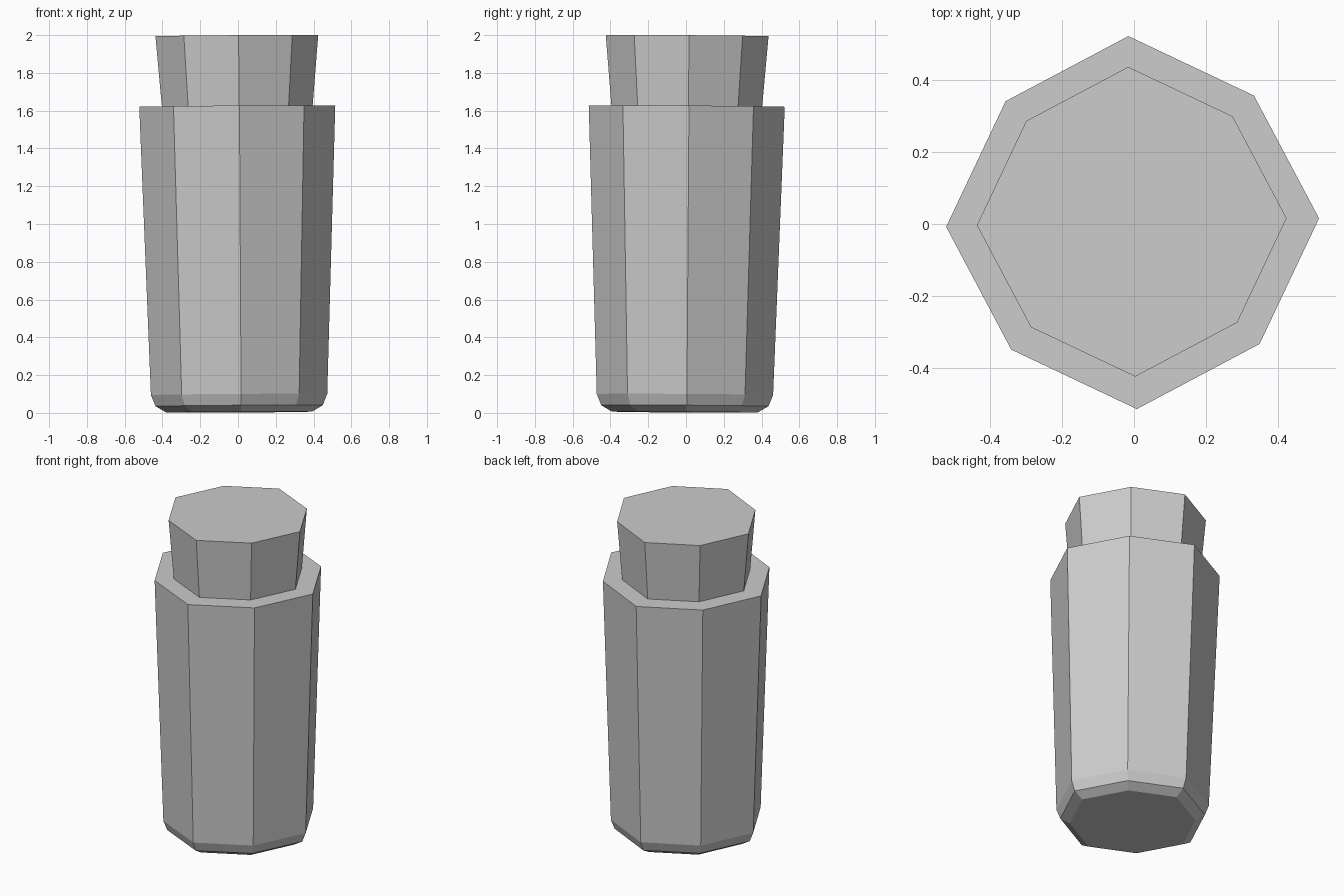
import bpy
import bmesh
from math import sin, cos, pi, radians
from mathutils import Matrix

if "Cube" in bpy.data.objects:
    bpy.data.objects.remove(bpy.data.objects["Cube"])

SIDES = 8
# slight hand-placed lean and twist of the whole bottle, about its middle
POSE = (Matrix.Translation((0, 0, 1.0))
        @ Matrix.Rotation(radians(-0.36), 4, 'Y')
        @ Matrix.Rotation(radians(-0.36), 4, 'X')
        @ Matrix.Rotation(radians(1.3), 4, 'Z')
        @ Matrix.Translation((0, 0, -1.0)))


def octagonal_loft(name, profile):
    """Closed solid through (radius, z) rings; diagonal corners sit slightly in."""
    bm = bmesh.new()
    rings = []
    for radius, z in profile:
        ring = []
        for i in range(SIDES):
            a = 2 * pi * i / SIDES
            r = radius * (0.942 if i % 2 else 1.0)
            ring.append(bm.verts.new((r * cos(a), r * sin(a), z)))
        rings.append(ring)
    for low, high in zip(rings, rings[1:]):
        for i in range(SIDES):
            j = (i + 1) % SIDES
            bm.faces.new((low[i], low[j], high[j], high[i]))
    bm.faces.new(rings[0][::-1])
    bm.faces.new(rings[-1])
    bm.transform(POSE)
    mesh = bpy.data.meshes.new(name)
    bm.to_mesh(mesh)
    bm.free()
    obj = bpy.data.objects.new(name, mesh)
    bpy.context.collection.objects.link(obj)
    return obj


# tapered body with rounded-off foot and flat shoulder
octagonal_loft("bottle_body", [(0.385, 0.004), (0.443, 0.038), (0.467, 0.098),
                               (0.519, 1.624)])

# flared stopper
octagonal_loft("stopper", [(0.399, 1.622), (0.431, 1.997)])
